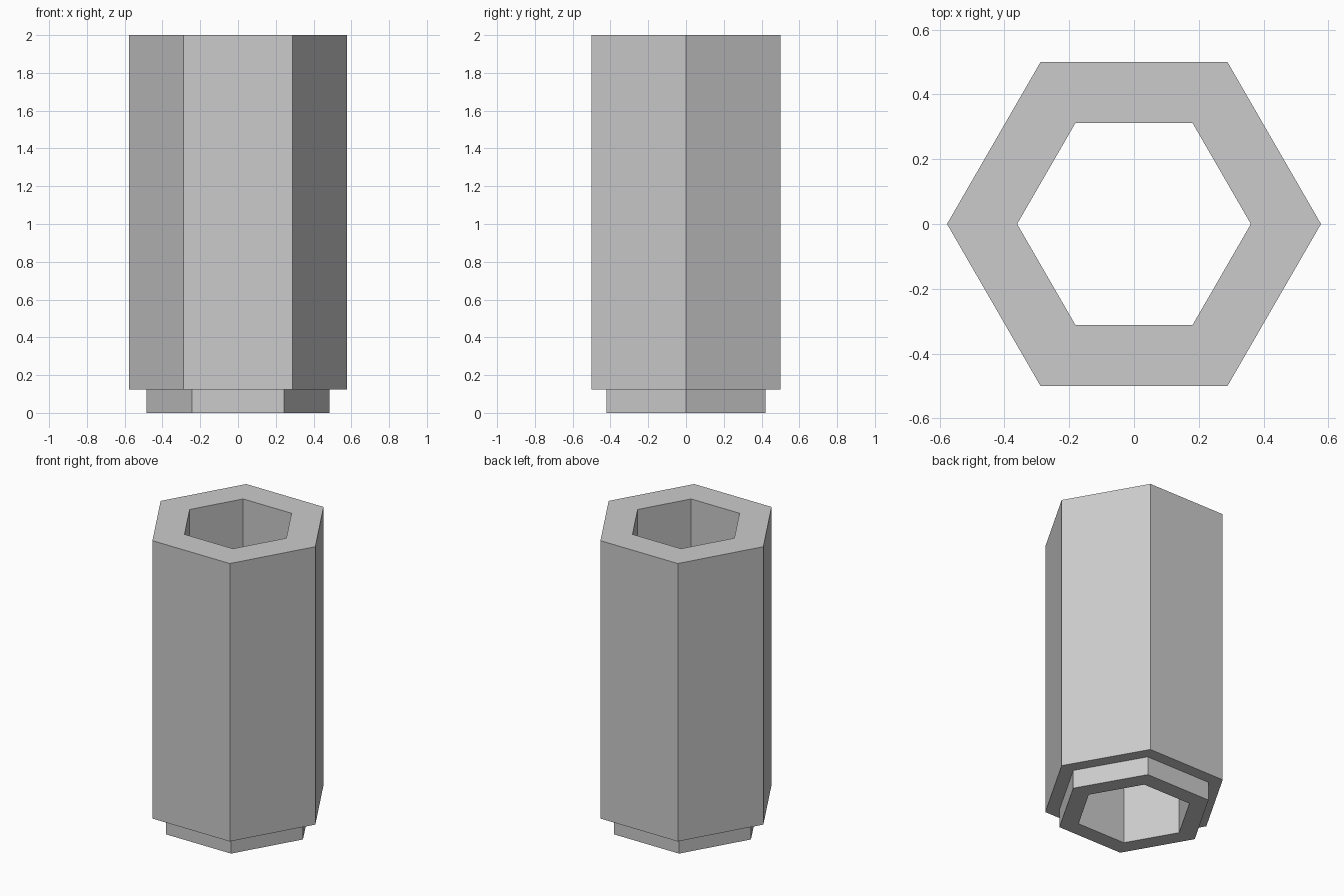
import bpy
import bmesh
from math import cos, sin, pi

cube = bpy.data.objects.get("Cube")
if cube:
    bpy.data.objects.remove(cube, do_unlink=True)

SIDES = 6
TO_CORNER = 1 / cos(pi / SIDES)  # flat-to-centre distance -> corner radius

# Plain grey finish
grey = bpy.data.materials.new("light grey")
grey.use_nodes = True
colour = (0.6, 0.6, 0.6, 1)
grey.diffuse_color = colour
grey.node_tree.nodes["Principled BSDF"].inputs["Base Color"].default_value = colour


def hex_ring(bm, apothem, z):
    """Hexagon of vertices with corners on the x axis."""
    r = apothem * TO_CORNER
    angles = [2 * pi * i / SIDES for i in range(SIDES)]
    return [bm.verts.new((r * cos(a), r * sin(a), z)) for a in angles]


# Closed profile (apothem, height): collar, shoulder, body, straight bore
BORE, COLLAR, BODY = 0.3125, 0.42, 0.5
SHOULDER, TOP = 0.125, 2.0
profile = [(BORE, 0), (COLLAR, 0), (COLLAR, SHOULDER),
           (BODY, SHOULDER), (BODY, TOP), (BORE, TOP)]

# Sweep the profile around the six sides
bm = bmesh.new()
rings = [hex_ring(bm, a, z) for a, z in profile]
for k, low in enumerate(rings):
    high = rings[(k + 1) % len(rings)]
    for i in range(SIDES):
        j = (i + 1) % SIDES
        bm.faces.new((low[i], low[j], high[j], high[i]))
bmesh.ops.recalc_face_normals(bm, faces=bm.faces)

mesh = bpy.data.meshes.new("hex_sleeve")
bm.to_mesh(mesh)
bm.free()
mesh.materials.append(grey)
sleeve = bpy.data.objects.new("hex_sleeve", mesh)
bpy.context.collection.objects.link(sleeve)
